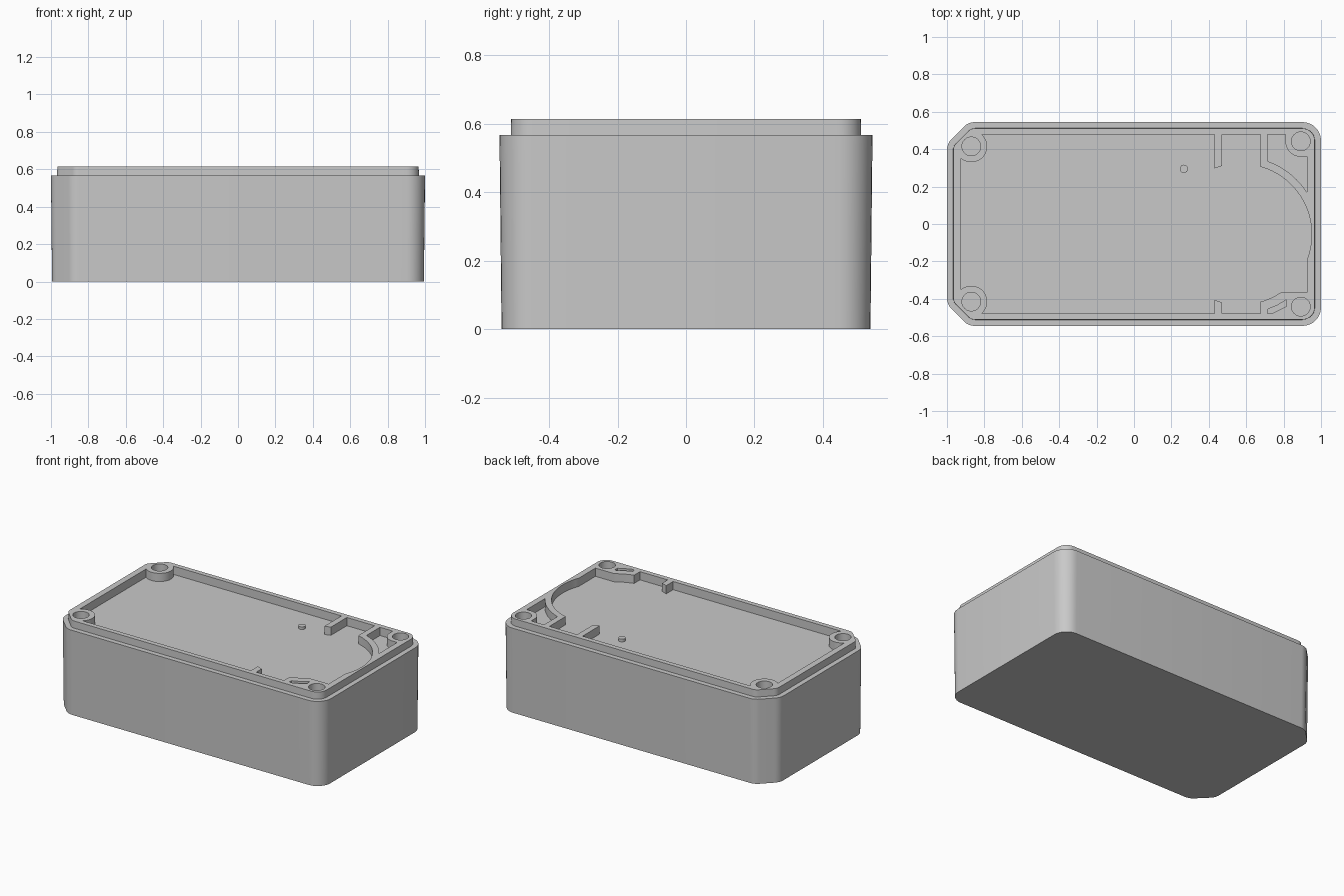
import bpy, bmesh
from math import cos, sin, radians, tan
from mathutils import Vector

if "Cube" in bpy.data.objects:
    bpy.data.objects.remove(bpy.data.objects["Cube"])

grey = bpy.data.materials.new("plain_grey")
grey.use_nodes = True
grey.diffuse_color = (0.584, 0.584, 0.584, 1)
grey.node_tree.nodes["Principled BSDF"].inputs["Base Color"].default_value = grey.diffuse_color


def arc(cx, cy, r, start, end, steps=16):
    """Points along an arc, angles in degrees."""
    angles = [radians(start + (end - start) * i / steps) for i in range(steps + 1)]
    return [(cx + r * cos(a), cy + r * sin(a)) for a in angles]


def circle(cx, cy, r, n=32):
    return arc(cx, cy, r, 0, 360, n)[:-1]


def fillet(before, corner, after, r, steps=8):
    """Round one polygon corner."""
    p = Vector(corner)
    u, v = (Vector(before) - p).normalized(), (Vector(after) - p).normalized()
    half = u.angle(v) / 2
    centre = p + (u + v).normalized() * r / sin(half)
    reach = r / tan(half)
    a = (p + u * reach - centre).normalized()
    b = (p + v * reach - centre).normalized()
    return [tuple(centre + r * a.slerp(b, i / steps)) for i in range(steps + 1)]


def outline(inset):
    """Plan of the box: rounded on one end, bevelled corners on the other."""
    x, y, c = 1 - inset, 0.545 - inset, 0.115 - 0.586 * inset
    corners = [(x, -y), (x, y), (c - x, y), (-x, y - c), (-x, c - y), (c - x, -y)]
    points = []
    for i, corner in enumerate(corners):
        r = (0.1 if i < 2 else 0.085) - inset
        points += fillet(corners[i - 1], corner, corners[(i + 1) % 6], r)
    return points


def add_loft(bm, layers):
    """Closed solid through (height, points) layers."""
    rings = [[bm.verts.new((x, y, z)) for x, y in pts] for z, pts in layers]
    n = len(rings[0])
    for low, high in zip(rings, rings[1:]):
        for i in range(n):
            j = (i + 1) % n
            bm.faces.new((low[i], low[j], high[j], high[i]))
    bm.faces.new(rings[0][::-1])
    bm.faces.new(rings[-1])


def make_object(name, solids):
    bm = bmesh.new()
    for layers in solids:
        add_loft(bm, layers)
    bmesh.ops.recalc_face_normals(bm, faces=bm.faces)
    mesh = bpy.data.meshes.new(name)
    bm.to_mesh(mesh)
    bm.free()
    mesh.materials.append(grey)
    obj = bpy.data.objects.new(name, mesh)
    bpy.context.collection.objects.link(obj)
    return obj


def activate(obj):
    bpy.ops.object.select_all(action='DESELECT')
    obj.select_set(True)
    bpy.context.view_layer.objects.active = obj


FLOOR, STEP, TOP = 0.56, 0.568, 0.615
WALL_X, WALL_Y = 0.925, 0.478

# Drafted box with a stepped lip
box = make_object("box_body", [[(0, outline(0.006)), (STEP, outline(0)),
                                (STEP, outline(0.033)), (TOP, outline(0.034))]])

# Main recess, going round screw bosses, ribs and the curved wall
bow = (0.575, -0.055, 0.375)
recess = arc(-0.87, 0.415, 0.085, 48, -130) + arc(-0.87, -0.415, 0.085, 130, -48)
recess += [(0.43, -WALL_Y), (0.43, -0.405), (0.47, -0.42), (0.47, -WALL_Y), (0.675, -WALL_Y)]
recess += arc(*bow, -74.5, -55.8, 6) + [(WALL_X, -0.365)] + arc(*bow, -21.1, 74.5, 28)
recess += [(0.675, WALL_Y), (0.47, WALL_Y), (0.47, 0.31), (0.43, 0.297), (0.43, WALL_Y)]

# Pockets between the curved wall and the corner bosses
back_pocket = [(0.81, WALL_Y), (0.715, WALL_Y)] + arc(0.575, -0.055, 0.415, 70.3, 32.5, 12)
back_pocket += [(WALL_X, 0.36)] + arc(0.89, 0.44, 0.08, 270, 180, 10)
front_pocket = [(0.715, -WALL_Y), (0.74, -WALL_Y), (0.815, -0.44),
                (0.815, -0.405), (0.765, -0.435), (0.715, -0.456)]

# Screw holes
holes = [circle(x, y, 0.05) for x, y in
         ((-0.87, 0.415), (-0.87, -0.415), (0.892, 0.442), (0.892, -0.442))]

# Cut every opening from the box
cuts = [recess, back_pocket, front_pocket] + holes
cutter = make_object("recess_cutter", [[(FLOOR, p), (TOP + 0.1, p)] for p in cuts])
cutter.hide_render = True
cut = box.modifiers.new("recess", 'BOOLEAN')
cut.operation, cut.solver, cut.object = 'DIFFERENCE', 'EXACT', cutter
activate(box)
bpy.ops.object.modifier_apply(modifier=cut.name)
bpy.data.objects.remove(cutter)

# Small locating pin on the floor
pin_plan = circle(0.267, 0.295, 0.022, 24)
pin = make_object("locating_pin", [[(FLOOR - 0.01, pin_plan), (FLOOR + 0.018, pin_plan)]])

for obj in (box, pin):
    activate(obj)
    bpy.ops.object.shade_smooth_by_angle(angle=radians(30))
